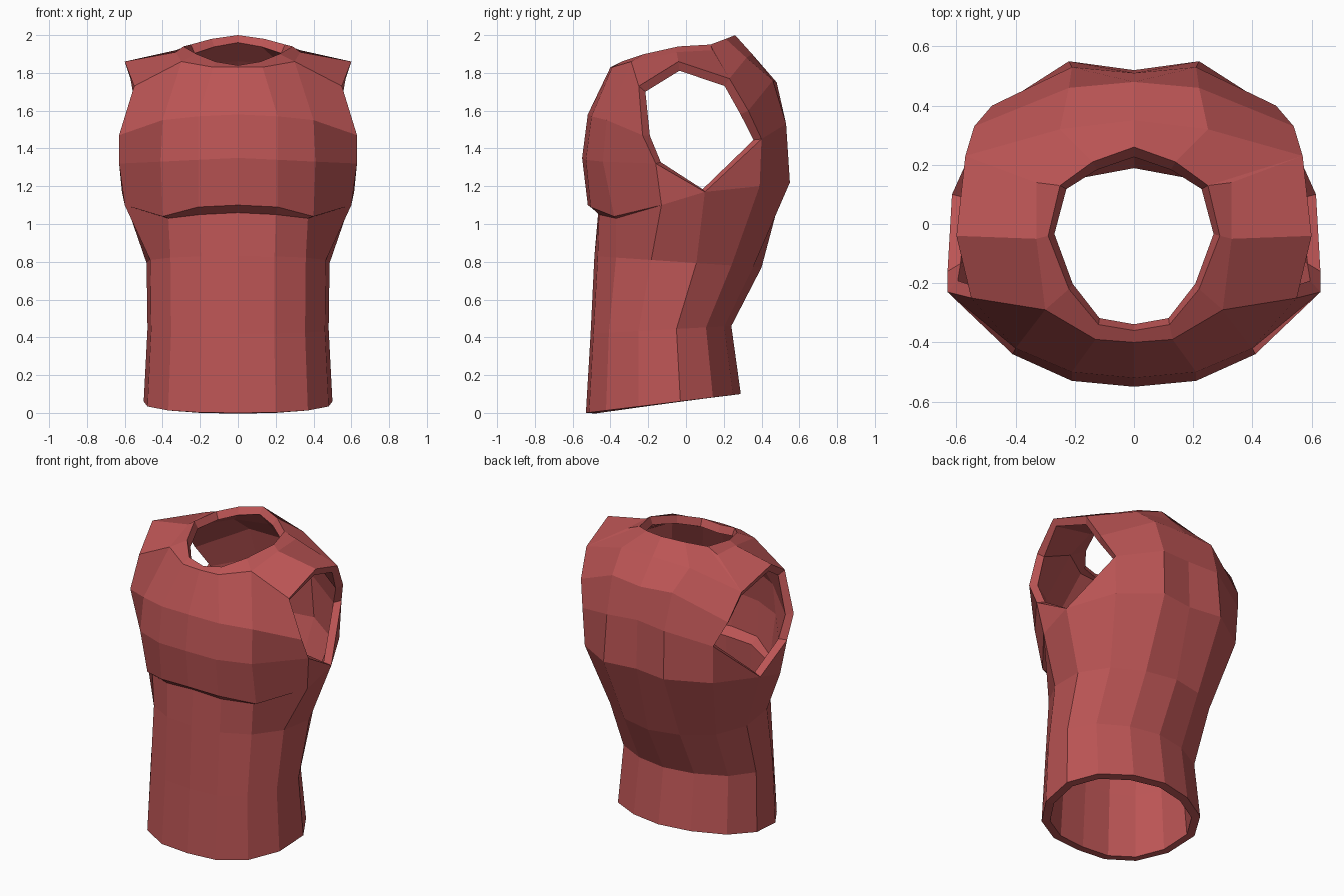
import bpy, bmesh

if "Cube" in bpy.data.objects:
    bpy.data.objects.remove(bpy.data.objects["Cube"])

red = bpy.data.materials.new("muted_red")
red.diffuse_color = (0.5, 0.09, 0.09, 1)
red.use_nodes = True
red.node_tree.nodes["Principled BSDF"].inputs["Base Color"].default_value = red.diffuse_color

bm = bmesh.new()


def row(*pts):
    return [bm.verts.new(p) for p in pts]


def face(*verts):
    bm.faces.new(verts)


def loft(rows):
    """Bridge neighbouring rows of equal length with quads."""
    for a, b in zip(rows, rows[1:]):
        for i in range(len(a) - 1):
            face(a[i], a[i + 1], b[i + 1], b[i])


# lower torso: half section from front centre to back centre
section = [(0, 0), (.4, .02), (.74, .13), (.96, .34),
           (1, .61), (.8, .82), (.42, .95), (0, 1)]
torso = []
for w, yf, yb, zf, zb in [(.5, -.53, .29, 0, .1),
                          (.48, -.505, .24, .42, .46),
                          (.485, -.485, .4, .83, .77)]:
    torso.append(row(*[(w * x, yf + (yb - yf) * t, zf + (zb - zf) * t)
                       for x, t in section]))
top = row((0, -.465, 1.06), (.2, -.46, 1.05), (.37, -.37, 1.03), (.6, -.13, 1.1),
          (.615, .10, 1.17), (.47, .39, 1.2), (.22, .55, 1.22), (0, .52, 1.22))
loft(torso + [top])

# chest panel with its overhanging hem
hem = row((0, -.52, 1.1), (.21, -.505, 1.09), (.40, -.38, 1.04))
chest = [hem + [top[3]],
         row((0, -.55, 1.35), (.21, -.53, 1.34), (.41, -.44, 1.33), (.63, -.16, 1.32)),
         row((0, -.52, 1.58), (.21, -.50, 1.57), (.40, -.42, 1.55), (.63, -.23, 1.47)),
         row((0, -.40, 1.83), (.13, -.39, 1.83), (.30, -.29, 1.86), (.55, -.25, 1.73))]
loft([top[:3], hem])
face(top[2], top[3], hem[2])
loft(chest)
neck_front = row((0, -.36, 1.84), (.12, -.34, 1.86), (.22, -.22, 1.90))
loft([chest[-1][:3], neck_front])

# back panel up to the neckline
back = [top[5:],
        row((.48, .40, 1.45), (.21, .53, 1.53), (0, .51, 1.54)),
        row((.54, .33, 1.6), (.22, .46, 1.76), (0, .48, 1.75)),
        row((.57, .23, 1.77), (.25, .32, 1.88), (0, .35, 1.9)),
        row((.25, .13, 1.95), (.14, .21, 1.98), (0, .26, 2.0))]
loft(back)

# shoulder strap
strap_out, strap_mid, strap_neck = row((.6, -.04, 1.86), (.33, -.05, 1.91), (.29, -.04, 1.94))
back_mid = bm.verts.new((.33, .14, 1.92))
face(strap_out, back[3][0], back_mid, strap_mid)
face(strap_mid, back_mid, back[4][0], strap_neck)
face(back[3][0], back[4][0], back_mid)
face(chest[3][3], strap_out, strap_mid, chest[3][2])
face(chest[3][2], strap_mid, strap_neck, neck_front[2])

# underarm corners closing the armhole
face(top[3], top[4], chest[1][3])
face(top[4], top[5], back[1][0])

bmesh.ops.recalc_face_normals(bm, faces=bm.faces)
bm.normal_update()
front = min(bm.faces, key=lambda f: f.calc_center_median().y)
if front.normal.y > 0:
    bmesh.ops.reverse_faces(bm, faces=bm.faces)

mesh = bpy.data.meshes.new("vest")
bm.to_mesh(mesh)
bm.free()
mesh.materials.append(red)
vest = bpy.data.objects.new("vest", mesh)
bpy.context.collection.objects.link(vest)

# other half and cloth thickness
mirror = vest.modifiers.new("mirror", 'MIRROR')
mirror.use_clip = True
mirror.merge_threshold = 0.001
shell = vest.modifiers.new("cloth_thickness", 'SOLIDIFY')
shell.thickness = 0.052
shell.offset = -1
